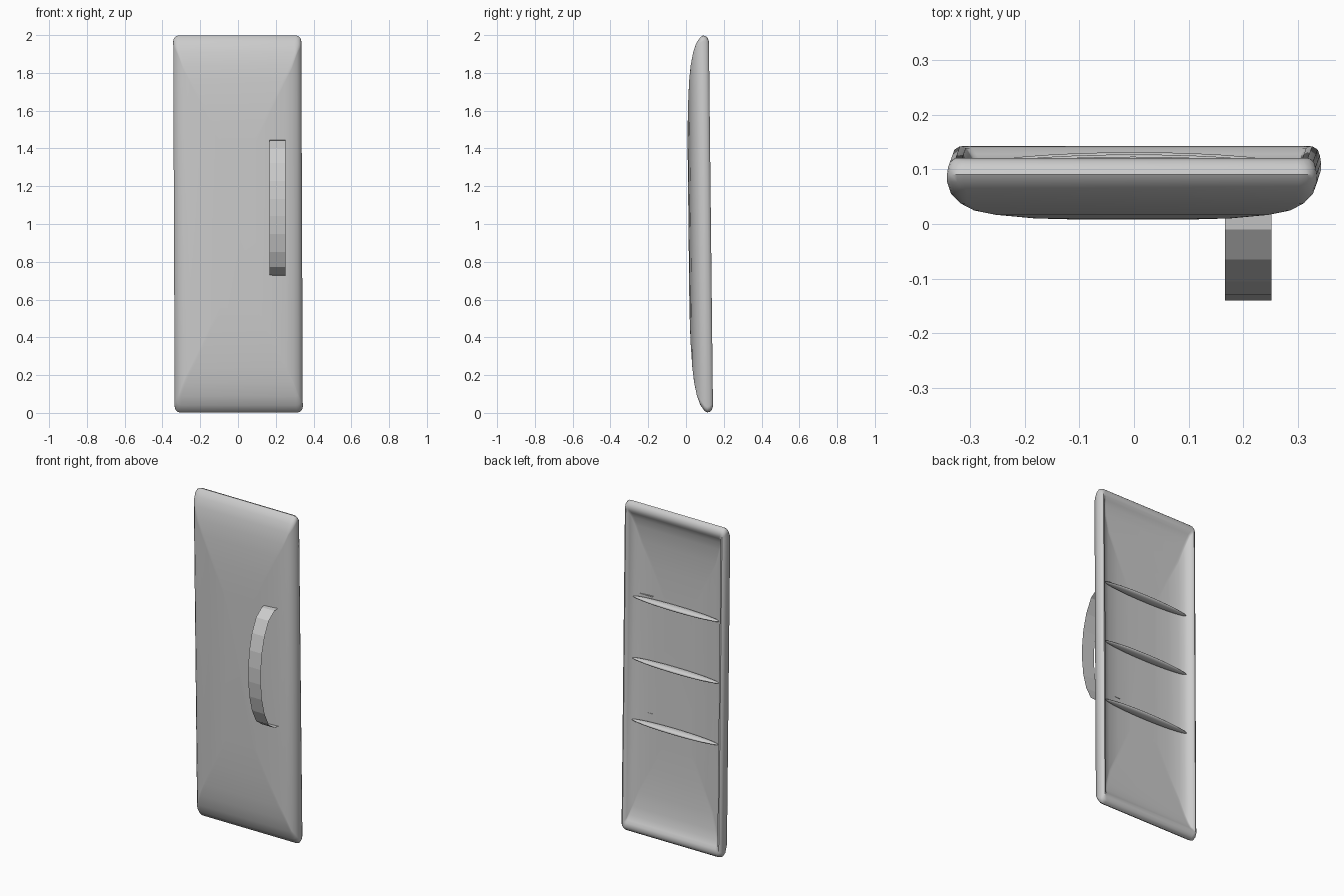
import bpy, bmesh
from math import sin, cos, pi

if "Cube" in bpy.data.objects:
    bpy.data.objects.remove(bpy.data.objects["Cube"])


def finish(bm, name, angle=None):
    bmesh.ops.recalc_face_normals(bm, faces=bm.faces)
    me = bpy.data.meshes.new(name)
    bm.to_mesh(me)
    bm.free()
    ob = bpy.data.objects.new(name, me)
    bpy.context.collection.objects.link(ob)
    if angle:
        bpy.ops.object.select_all(action='DESELECT')
        ob.select_set(True)
        bpy.context.view_layer.objects.active = ob
        bpy.ops.object.shade_smooth_by_angle(angle=angle)
    return ob


def lean(x, y, z):
    # slight lean of the whole panel
    return (x - 0.004 * (z - 1), y - 0.011 * (z - 1), z)


def ring(bm, hx, hz, y, r, seg=4):
    # rounded rectangle in the xz plane
    verts = []
    for i, (sx, sz) in enumerate(((1, 1), (-1, 1), (-1, -1), (1, -1))):
        for k in range(seg + 1):
            a = (i + k / seg) * pi / 2
            verts.append(bm.verts.new(lean(sx * (hx - r) + r * cos(a), y,
                                           1 + sz * (hz - r) + r * sin(a))))
    return verts


# Panel: nested rings from the bulged front, round the rim, into the back recess
rings = [(.10, .45, .013), (.18, .62, .017), (.25, .76, .025), (.29, .84, .034),
         (.315, .91, .048), (.332, .96, .066), (.339, .99, .088), (.339, .998, .102),
         (.337, .994, .115), (.333, .985, .126), (.323, .966, .132), (.312, .945, .129),
         (.305, .93, .118), (.297, .90, .105), (.28, .85, .094), (.25, .76, .084),
         (.18, .62, .077), (.10, .45, .074)]
bm = bmesh.new()
loops = [ring(bm, hx, hz, y, 0.03 if 4 < i < 10 else 0.012)
         for i, (hx, hz, y) in enumerate(rings)]
for a, b in zip(loops, loops[1:]):
    for j in range(len(a)):
        k = (j + 1) % len(a)
        bm.faces.new((a[j], a[k], b[k], b[j]))
bm.faces.new(loops[0])
bm.faces.new(loops[-1])
finish(bm, "door_panel", 0.7)

# Handle: thin faceted bowed strap whose ends pass through the panel
half = [(.083, .355), (.035, .36), (-.01, .355), (-.065, .315), (-.105, .235),
        (-.13, .14), (-.14, .045)]
path = half + [(y, -z) for y, z in reversed(half)]
bm = bmesh.new()
rows = [[bm.verts.new((x, y, 1.087 + z)) for x in (.167, .252)] for y, z in path]
for a, b in zip(rows, rows[1:]):
    bm.faces.new((a[0], a[1], b[1], b[0]))
finish(bm, "handle")

# Back ribs: long flattened ellipsoids across the recess
for n, z in enumerate((0.675, 1.047, 1.42)):
    bm = bmesh.new()
    bmesh.ops.create_uvsphere(bm, u_segments=32, v_segments=12, radius=1)
    for v in bm.verts:
        v.co = lean(v.co.x * 0.29, 0.1 + v.co.y * 0.028, z + v.co.z * 0.014)
    finish(bm, "back_rib_%d" % (n + 1), 0.7)
